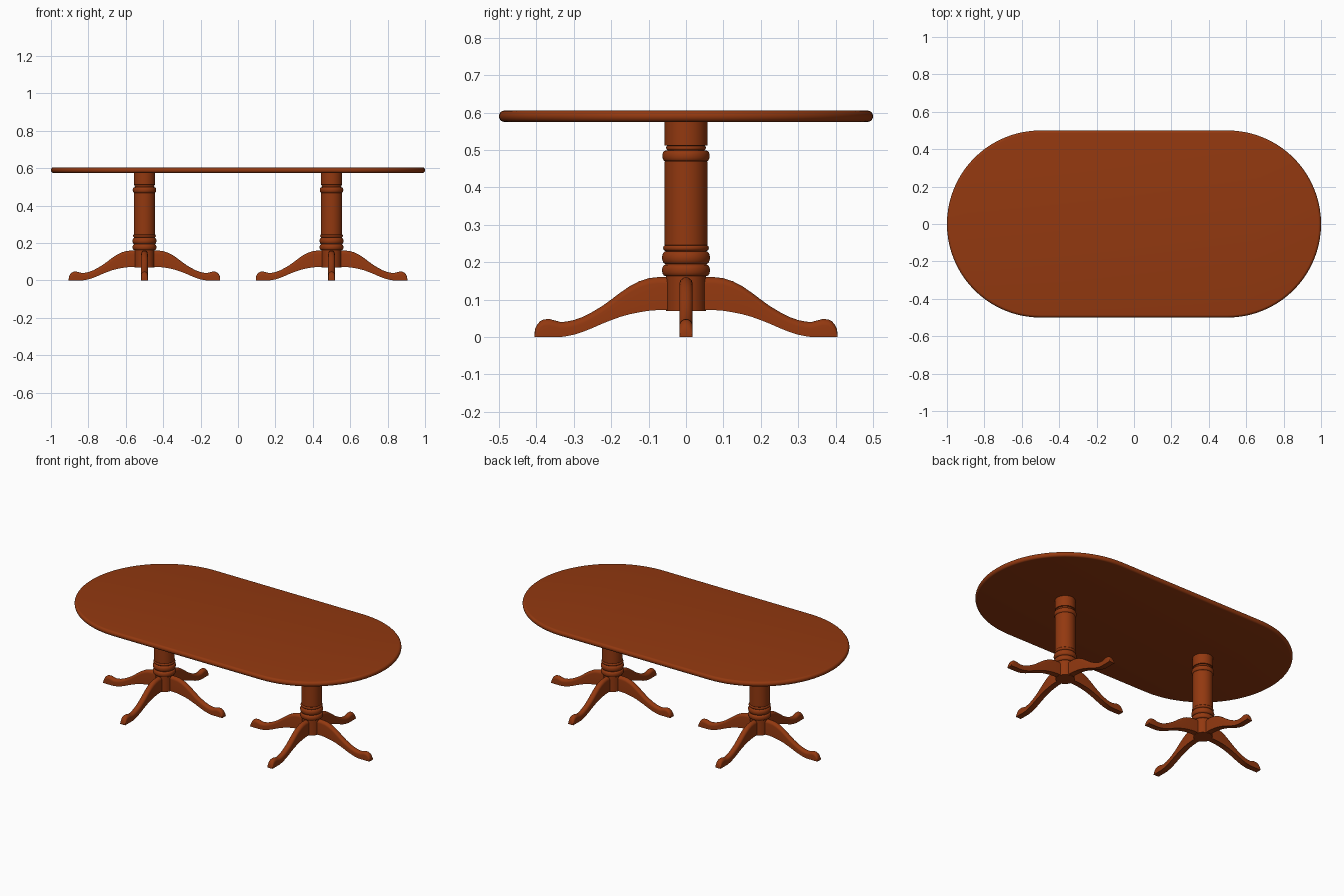
import bpy, bmesh, math

if "Cube" in bpy.data.objects:
    bpy.data.objects.remove(bpy.data.objects["Cube"])

wood = bpy.data.materials.new("reddish brown wood")
wood.diffuse_color = (0.29, 0.04, 0.005, 1)
wood.use_nodes = True
wood.node_tree.nodes["Principled BSDF"].inputs["Base Color"].default_value = wood.diffuse_color


def finish(name, bm, loc=(0, 0, 0), rot=0, angle=35):
    bmesh.ops.recalc_face_normals(bm, faces=bm.faces)
    me = bpy.data.meshes.new(name)
    bm.to_mesh(me)
    bm.free()
    me.materials.append(wood)
    ob = bpy.data.objects.new(name, me)
    bpy.context.collection.objects.link(ob)
    ob.location = loc
    ob.rotation_euler[2] = rot
    bpy.ops.object.select_all(action='DESELECT')
    bpy.context.view_layer.objects.active = ob
    ob.select_set(True)
    bpy.ops.object.shade_smooth_by_angle(angle=math.radians(angle))
    return ob


def loft(rings):
    """Skin closed rings of points and cap both ends."""
    bm = bmesh.new()
    vs = [[bm.verts.new(p) for p in r] for r in rings]
    n = len(vs[0])
    for a, b in zip(vs, vs[1:]):
        for i in range(n):
            j = (i + 1) % n
            bm.faces.new((a[i], a[j], b[j], b[i]))
    bm.faces.new(vs[0][::-1])
    bm.faces.new(vs[-1])
    return bm


# table top: stadium outline with a rounded rim
def stadium(r, z, n=40):
    pts = []
    for side in (0, 1):
        for i in range(n + 1):
            a = -math.pi / 2 + math.pi * (side + i / n)
            pts.append(((0.5 if side == 0 else -0.5) + r * math.cos(a), r * math.sin(a), z))
    return pts


rim = []
for i in range(13):
    a = -math.pi / 2 + math.pi * i / 12
    rim.append(stadium(0.486 + 0.014 * math.cos(a), 0.59 + 0.015 * math.sin(a)))
finish("table_top", loft(rim))


# turned column profile: (radius, height), bulging beads added as arcs
def bead(z0, z1, r0, r1, n=8):
    return [(r0 + (r1 - r0) * math.sin(math.pi * i / n),
             (z0 + z1) / 2 - (z1 - z0) / 2 * math.cos(math.pi * i / n)) for i in range(n + 1)]


profile = ([(0.053, 0.07), (0.053, 0.163)]
           + bead(0.163, 0.193, 0.056, 0.064)
           + bead(0.195, 0.229, 0.054, 0.064)
           + bead(0.231, 0.245, 0.056, 0.061)
           + [(0.057, 0.246), (0.057, 0.469)]
           + bead(0.470, 0.498, 0.056, 0.063)
           + [(0.050, 0.499)]
           + bead(0.500, 0.511, 0.050, 0.053)
           + [(0.057, 0.512), (0.057, 0.576)])


def column_rings(n=48):
    return [[(r * math.cos(2 * math.pi * i / n), r * math.sin(2 * math.pi * i / n), z)
             for i in range(n)] for r, z in profile]


# leg stations: (distance out, bottom height, top height)
stations = [(0.0, 0.072, 0.160), (0.075, 0.072, 0.160), (0.10, 0.070, 0.157),
            (0.125, 0.066, 0.149), (0.15, 0.061, 0.136), (0.175, 0.054, 0.119),
            (0.20, 0.045, 0.100), (0.225, 0.035, 0.082), (0.25, 0.024, 0.067),
            (0.275, 0.014, 0.054), (0.30, 0.006, 0.045), (0.32, 0.002, 0.041),
            (0.335, 0.0, 0.040), (0.35, 0.0, 0.044), (0.365, 0.0, 0.048),
            (0.38, 0.0, 0.047), (0.39, 0.0, 0.042), (0.398, 0.0, 0.033),
            (0.403, 0.0, 0.023), (0.405, 0.0, 0.010)]


def leg_rings(w=0.0175, n=10):
    rings = []
    for d, lo, hi in stations:
        h = min(w, (hi - lo) * 0.8)
        ring = [(d, -w, lo), (d, w, lo)]
        for i in range(n + 1):
            a = math.pi * i / n
            ring.append((d, w * math.cos(a), hi - h + h * math.sin(a)))
        rings.append(ring)
    return rings


# two pedestals, each with four legs
for side, x in (("left", -0.5), ("right", 0.5)):
    finish(side + "_column", loft(column_rings()), (x, 0, 0))
    for k in range(4):
        finish(f"{side}_leg_{k + 1}", loft(leg_rings()), (x, 0, 0), k * math.pi / 2, 40)
